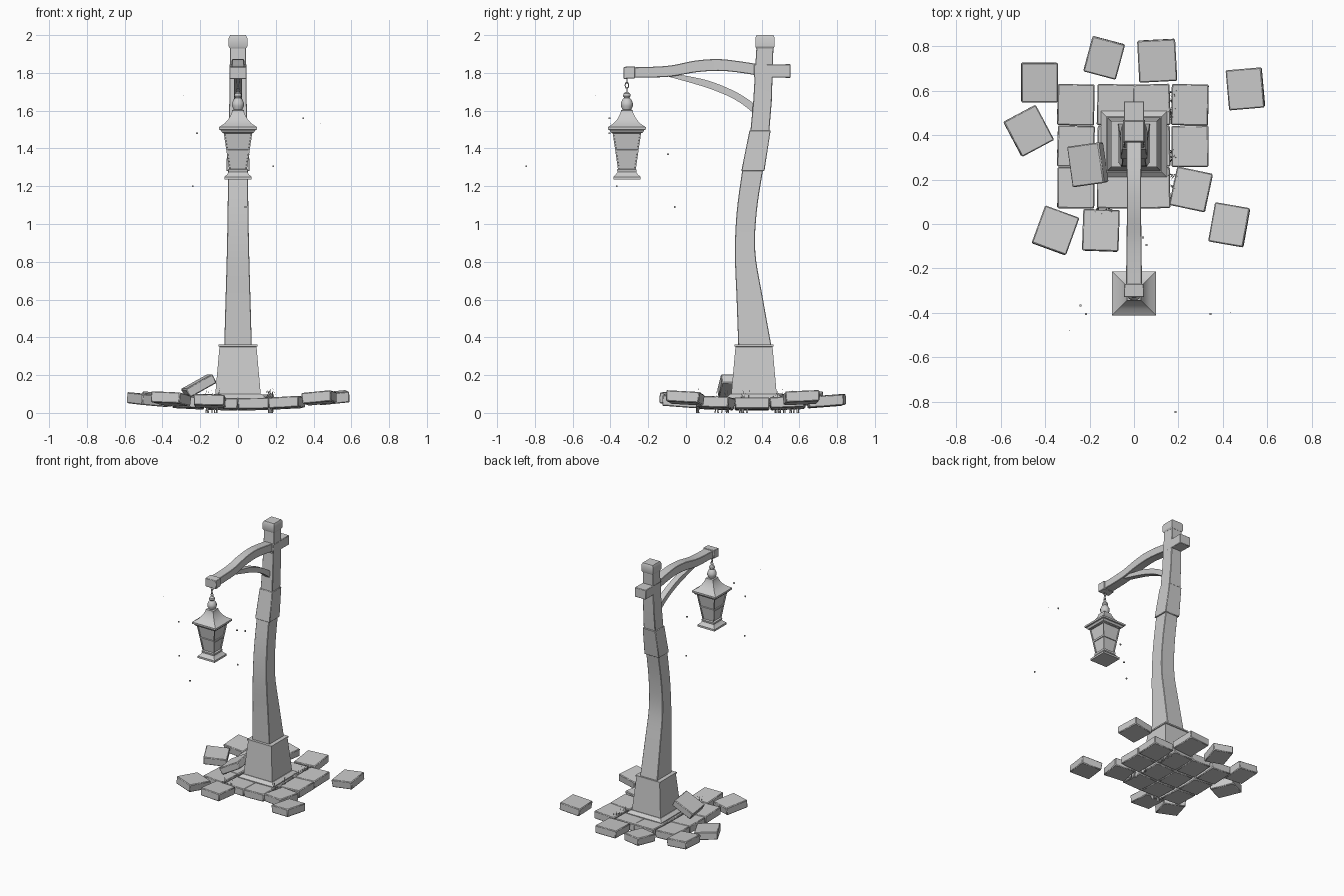
import bpy, bmesh, math, random
from mathutils import Vector, Matrix, Euler

if "Cube" in bpy.data.objects:
    bpy.data.objects.remove(bpy.data.objects["Cube"])

random.seed(4)
CY = 0.36      # post centre line
LY = -0.313    # lantern centre line


def finish(name, bm, bevel=0.0, angle=30):
    bmesh.ops.recalc_face_normals(bm, faces=bm.faces)
    me = bpy.data.meshes.new(name)
    bm.to_mesh(me)
    bm.free()
    me.polygons.foreach_set("use_smooth", [True] * len(me.polygons))
    me.set_sharp_from_angle(angle=math.radians(angle))
    ob = bpy.data.objects.new(name, me)
    bpy.context.collection.objects.link(ob)
    if bevel:
        m = ob.modifiers.new("bevel", 'BEVEL')
        m.width, m.segments, m.limit_method = bevel, 1, 'ANGLE'
    return ob


def smooth_path(pts, n=5):
    """Catmull-Rom through tuples of any length."""
    p = [pts[0]] + list(pts) + [pts[-1]]
    out = []
    for a, b, c, d in zip(p, p[1:], p[2:], p[3:]):
        for i in range(n):
            t = i / n
            out.append(tuple(0.5 * (2 * B + (C - A) * t + (2 * A - 5 * B + 4 * C - D) * t * t
                       + (3 * B - A - 3 * C + D) * t ** 3) for A, B, C, D in zip(a, b, c, d)))
    return out + [pts[-1]]


def skin(bm, rings, caps=True):
    vs = [[bm.verts.new(p) for p in r] for r in rings]
    n = len(vs[0])
    sides = [bm.faces.new((a[i], a[(i + 1) % n], b[(i + 1) % n], b[i]))
             for a, b in zip(vs, vs[1:]) for i in range(n)]
    if caps:
        bm.faces.new(vs[0])
        bm.faces.new(vs[-1])
    return sides


def beam(name, pts, off, bevel=0.003):
    """Rectangular beam along (y, z, half x, half depth); off = depth direction in y, z."""
    rings = []
    for y, z, hx, h in pts:
        oy, oz = off[0] * h, off[1] * h
        rings.append([(-hx, y - oy, z - oz), (hx, y - oy, z - oz),
                      (hx, y + oy, z + oz), (-hx, y + oy, z + oz)])
    bm = bmesh.new()
    skin(bm, rings)
    return finish(name, bm, bevel)


def turned(name, prof, y, sides=4, bevel=0.0):
    """Stacked (half width, z) sections, square or round."""
    k = math.sqrt(2) if sides == 4 else 1
    bm = bmesh.new()
    skin(bm, [[(r * k * math.cos(math.tau * (i + .5) / sides),
                y + r * k * math.sin(math.tau * (i + .5) / sides), z)
               for i in range(sides)] for r, z in prof])
    return finish(name, bm, bevel, 35)


UP, ACROSS = (0, 1), (1, 0)

# Post, from the plinth to the cap
turned("plinth_foot", [(.148, .04), (.148, .08), (.125, .1)], CY)
turned("plinth", [(.122, .08), (.098, .35), (.103, .352), (.103, .362), (.08, .362)], CY)
beam("lower_post", smooth_path([(.365, .35, .073, .088), (.338, .6, .066, .07), (.313, .85, .059, .054),
     (.322, 1.07, .055, .053), (.355, 1.3, .052, .055)]), ACROSS)
beam("post_sleeve", [(.354, 1.28, .062, .061), (.392, 1.495, .054, .056)], ACROSS)
beam("upper_post", [(.39, 1.48, .05, .05), (.405, 1.65, .046, .049), (.418, 1.94, .042, .045)], ACROSS)
beam("post_cap", [(.418, 1.93, .043, .046), (.418, 1.94, .049, .051), (.418, 1.985, .049, .051),
     (.418, 2.0, .042, .044)], ACROSS, 0)

# Arm with its end blocks and curved brace
beam("arm", smooth_path([(-.3, 1.802, .036, .027), (-.1, 1.808, .034, .029), (.05, 1.834, .032, .031),
     (.17, 1.842, .032, .031), (.28, 1.832, .034, .03), (.42, 1.81, .036, .03)]), UP)
beam("arm_tip_block", [(-.33, 1.8, .046, .032), (-.27, 1.803, .044, .032)], UP)
beam("arm_back_block", [(.36, 1.81, .044, .034), (.553, 1.81, .046, .036)], UP)
beam("arm_brace", smooth_path([(-.1, 1.79, .02, .008), (.02, 1.765, .021, .016), (.13, 1.735, .021, .02),
     (.24, 1.69, .022, .021), (.32, 1.642, .022, .024), (.39, 1.585, .022, .028)], 4), UP, 0)

# Chain links, alternating
for i in range(3):
    bm = bmesh.new()
    rings = []
    for a in range(13):
        t = math.tau * a / 12
        rings.append([((.009 + .003 * math.cos(math.tau * j / 5)) * math.cos(t), .003 * math.sin(math.tau * j / 5),
                       (.016 + .003 * math.cos(math.tau * j / 5)) * math.sin(t)) for j in range(5)])
    skin(bm, rings, False)
    bmesh.ops.remove_doubles(bm, verts=bm.verts, dist=1e-5)
    bmesh.ops.transform(bm, verts=bm.verts, matrix=Matrix.Translation((0, LY, 1.76 - i * .026))
                        @ Matrix.Rotation(i * math.pi / 2, 4, 'Z'))
    finish("chain_link", bm, angle=60)

# Lantern
turned("lantern_finial", [(.006, 1.7), (.018, 1.69), (.021, 1.678), (.015, 1.668), (.024, 1.66),
       (.033, 1.64), (.033, 1.625), (.024, 1.607), (.02, 1.59)], LY, 12)
turned("lantern_roof", [(.024, 1.605), (.031, 1.602), (.033, 1.59), (.041, 1.572), (.053, 1.552),
       (.07, 1.533), (.092, 1.518), (.1, 1.513), (.1, 1.5), (.092, 1.497), (.084, 1.484), (.07, 1.478)], LY)
turned("lantern_base", [(.046, 1.292), (.052, 1.288), (.05, 1.275), (.058, 1.262), (.072, 1.25),
       (.072, 1.236)], LY)
bm = bmesh.new()
rings = [[(sx * h, LY + sy * h, z) for sx, sy in ((-1, -1), (1, -1), (1, 1), (-1, 1))]
         for h, z in ((.046, 1.28), (.061, 1.385), (.076, 1.485))]
sides = skin(bm, rings)
bmesh.ops.recalc_face_normals(bm, faces=bm.faces)
bmesh.ops.inset_individual(bm, faces=sides, thickness=.009, depth=0)
bmesh.ops.inset_individual(bm, faces=sides, thickness=.001, depth=-.007)
finish("lantern_body", bm)


# Paving stones: x, y, width, depth, turn in degrees
def stone(name, loc, size, rot):
    bm = bmesh.new()
    bmesh.ops.create_cube(bm, size=1)
    for v in bm.verts:
        k = 1 if v.co.z > 0 else .97
        v.co = Vector((v.co.x * size[0] * k, v.co.y * size[1] * k, v.co.z * size[2]))
    bmesh.ops.transform(bm, verts=bm.verts, matrix=Matrix.Translation(loc) @ rot)
    finish(name, bm, .005)


stones = [(x, y, .167, .186, random.uniform(-2, 2))
          for x in (-.263, -.083, .08, .253) for y in (.538, .35, .162) if (x, y) != (.253, .162)]
stones += [(.258, .155, .165, .178, -12), (-.427, .638, .165, .18, 0), (-.135, .75, .152, .165, -15),
           (.105, .737, .172, .19, 3), (.503, .61, .162, .182, 5), (-.476, .42, .165, .18, 28),
           (-.355, -.03, .165, .18, -20), (-.15, -.03, .165, .188, -2), (.43, -.005, .16, .18, -10)]
for x, y, w, d, turn in stones:
    dx, dy = x, y - .35
    z = .042 + .12 * (dx * dx + dy * dy)
    tilt = Vector((-.2 * dx, -.2 * dy, 1)).to_track_quat('Z', 'Y').to_matrix().to_4x4()
    tilt = Vector((0, 0, 1)).rotation_difference(Vector((-.2 * dx, -.2 * dy, 1))).to_matrix().to_4x4()
    stone("paving_stone", (x, y, z), (w, d, .058), tilt @ Matrix.Rotation(math.radians(turn), 4, 'Z'))
stone("leaning_stone", (-.207, .268, .143), (.165, .185, .052),
      Euler((0, math.radians(-29), math.radians(8))).to_matrix().to_4x4())

# Grass tufts in the joints
bm = bmesh.new()
for gx, gy, lx, ly in ((.172, .57, .008, .03), (.17, .5, .008, .03), (.172, .31, .008, .03),
                       (.175, .19, .01, .04), (-.14, .06, .03, .008)):
    for i in range(9):
        x, y = gx + random.uniform(-lx, lx), gy + random.uniform(-ly, ly)
        a, h = random.uniform(0, math.tau), random.uniform(.09, .135)
        c, s = math.cos(a), math.sin(a)
        base = [bm.verts.new((x + .004 * math.cos(a + t), y + .004 * math.sin(a + t), 0))
                for t in (0, 2.1, 4.2)]
        tip = bm.verts.new((x + .018 * c, y + .018 * s, h))
        for j in range(3):
            bm.faces.new((base[j], base[(j + 1) % 3], tip))
finish("grass_tufts", bm)

# Drifting sparks around the lantern
bm = bmesh.new()
for x, y, z, s in ((-.217, -.405, 1.48, .009), (.345, -.405, 1.56, .009), (.187, -.846, 1.306, .009),
                   (-.24, -.367, 1.2, .009), (.057, -.095, 1.37, .009), (.04, -.06, 1.09, .009),
                   (.435, -.4, 1.53, .003), (-.29, -.48, 1.68, .003)):
    bmesh.ops.create_cube(bm, size=s, matrix=Matrix.Translation((x, y, z)))
finish("sparks", bm)
